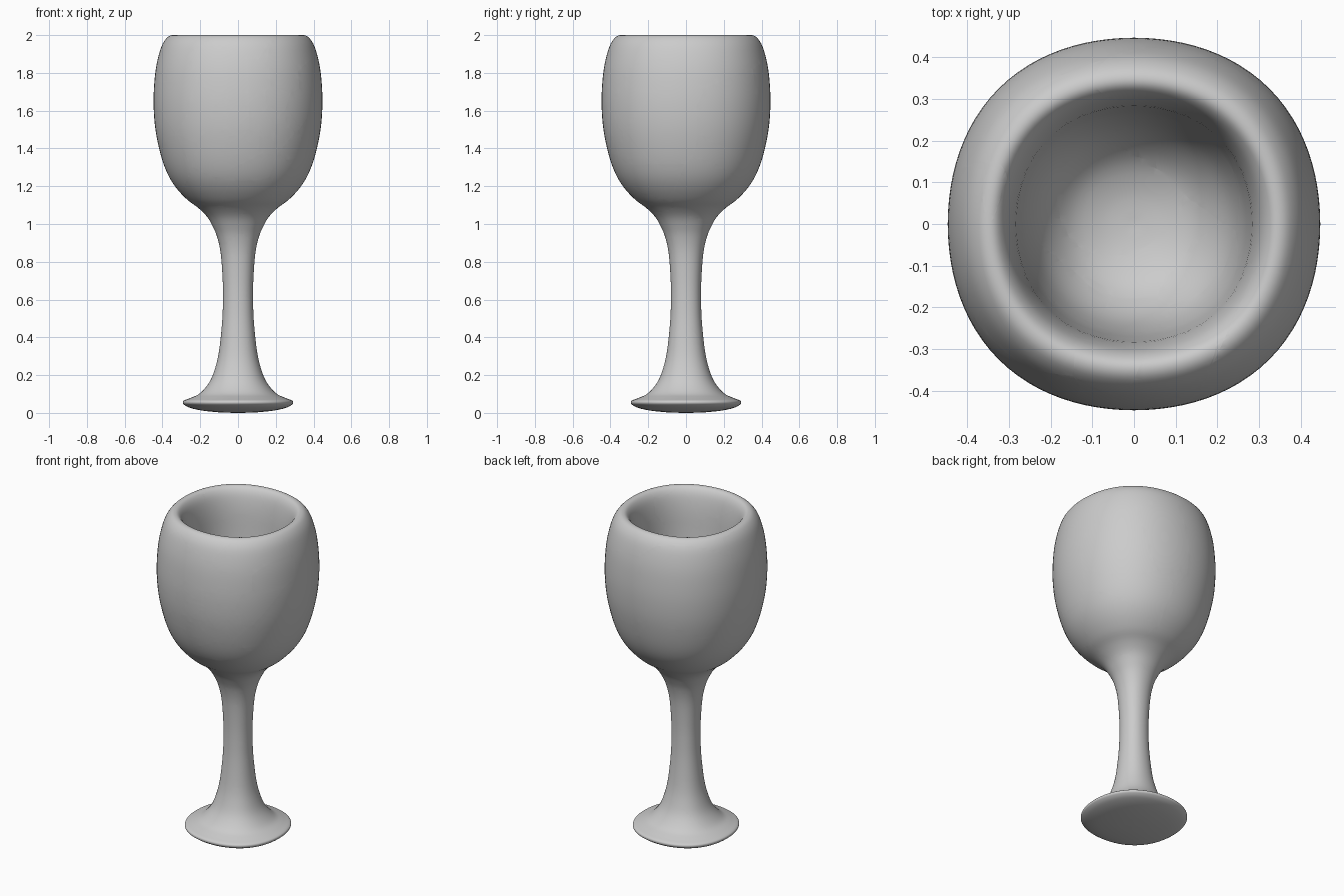
import bpy, bmesh, math, random
from mathutils import Vector

if "Cube" in bpy.data.objects:
    bpy.data.objects.remove(bpy.data.objects["Cube"])
random.seed(7)

SEGMENTS = 96
STEPS = 4

stone = bpy.data.materials.new("plain grey")
stone.use_nodes = True
stone.diffuse_color = (0.6, 0.6, 0.6, 1)
stone.node_tree.nodes["Principled BSDF"].inputs["Base Color"].default_value = (0.6, 0.6, 0.6, 1)

# Half profile: underside, foot, stem, bowl, rim, then the hollow
foot = [(0, 0), (.1, .003), (.2, .014), (.26, .029), (.286, .044), (.292, .055),
        (.285, .066), (.25, .08), (.2, .105), (.15, .165), (.12, .24)]
stem = [(.1, .33), (.085, .47), (.08, .58), (.081, .7), (.091, .84), (.11, .93)]
bowl = [(.135, .99), (.165, 1.04), (.21, 1.085), (.27, 1.13), (.33, 1.195), (.375, 1.27),
        (.41, 1.37), (.437, 1.5), (.447, 1.63), (.443, 1.75), (.43, 1.85), (.405, 1.94),
        (.375, 1.987), (.345, 2)]
hollow = [(.32, 1.985), (.3, 1.94), (.285, 1.85), (.275, 1.7), (.26, 1.55), (.225, 1.42),
          (.16, 1.33), (.08, 1.29), (0, 1.28)]


def smooth_path(points):
    """Catmull-Rom curve through the profile points."""
    pts = [Vector(p) for p in points]
    ends = [pts[0]] + pts + [pts[-1]]
    path = []
    for a, b, c, d in zip(ends, ends[1:], ends[2:], ends[3:]):
        for i in range(STEPS):
            t = i / STEPS
            path.append(b + (c - a) * t / 2 + (2 * a - 5 * b + 4 * c - d) * t * t / 2
                        + (3 * b - a - 3 * c + d) * t ** 3 / 2)
    return path + [pts[-1]]


def turn(path):
    """Lathe the profile with a slightly squared cross-section."""
    bm = bmesh.new()
    rings = []
    for r, z in path:
        ring = []
        for i in range(SEGMENTS):
            a = math.tau * i / SEGMENTS
            rr = max(r, 0) * (1 + 0.014 * (1 - math.cos(4 * a)))
            ring.append(bm.verts.new((rr * math.cos(a), rr * math.sin(a), z)))
        rings.append(ring)
    for low, high in zip(rings, rings[1:]):
        for i in range(SEGMENTS):
            j = (i + 1) % SEGMENTS
            bm.faces.new((low[i], low[j], high[j], high[i]))
    bmesh.ops.remove_doubles(bm, verts=bm.verts, dist=1e-5)
    for f in bm.faces:
        f.smooth = True
    return bm


# Shard centres: crowded at the impact on the front of the bowl, sparse elsewhere
def scatter(count, centre, spread):
    return [Vector([random.gauss(c, s) for c, s in zip(centre, spread)]) for _ in range(count)]


seeds = scatter(45, (0, -.42, 1.5), (.11, .05, .12))
seeds += scatter(55, (0, -.33, 1.55), (.26, .08, .25))
seeds += scatter(12, (0, 0, 1.6), (.3, .25, .2))
seeds += scatter(9, (0, -.04, .95), (.06, .04, .15))
seeds += scatter(6, (0, 0, .35), (.08, .08, .2))

# Cut the goblet into shards, each one the region nearest its centre
goblet = turn(smooth_path(foot + stem + bowl + hollow))
for seed in seeds:
    piece = goblet.copy()
    for other in sorted(seeds, key=lambda s: (s - seed).length)[1:]:
        middle, normal = (seed + other) / 2, other - seed
        if not any((v.co - middle).dot(normal) > 0 for v in piece.verts):
            continue
        bmesh.ops.bisect_plane(piece, geom=piece.verts[:] + piece.edges[:] + piece.faces[:],
                               plane_co=middle, plane_no=normal, clear_outer=True, dist=1e-6)
    if piece.faces:
        mesh = bpy.data.meshes.new("goblet_shard")
        piece.to_mesh(mesh)
        mesh.materials.append(stone)
        shard = bpy.data.objects.new("goblet_shard", mesh)
        bpy.context.collection.objects.link(shard)
    piece.free()
goblet.free()
